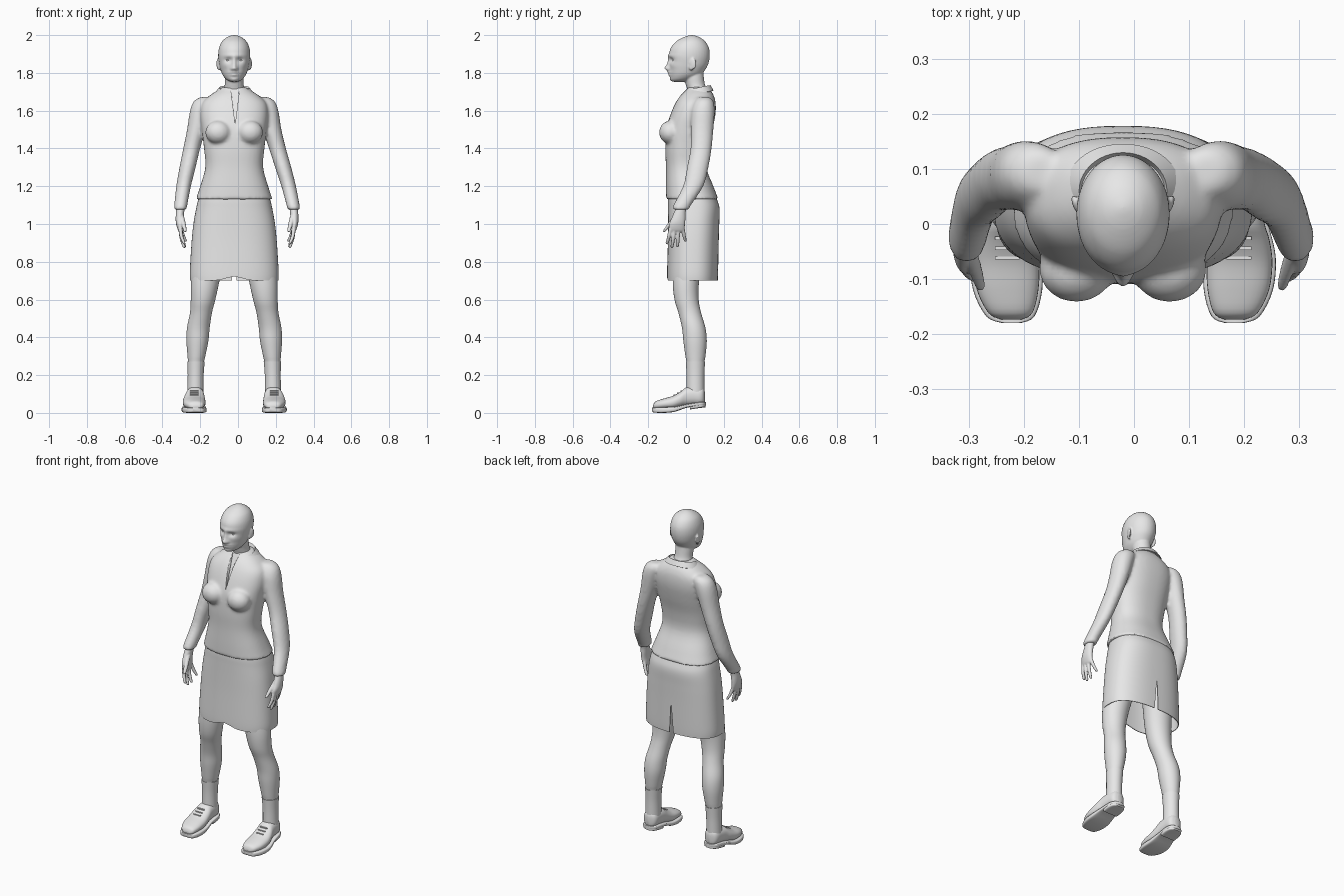
import bpy, bmesh, math
from mathutils import Matrix, Vector

if "Cube" in bpy.data.objects:
    bpy.data.objects.remove(bpy.data.objects["Cube"])

CX = -0.02  # body centre line
grey = bpy.data.materials.new("plain_grey")
grey.diffuse_color = (0.8, 0.8, 0.8, 1)
grey.use_nodes = True
grey.node_tree.nodes["Principled BSDF"].inputs["Base Color"].default_value = grey.diffuse_color


def spline(rows, k):
    """Catmull-Rom refinement of a list of equal-length rows."""
    out = []
    for i in range(len(rows) - 1):
        p0, p1, p2, p3 = (rows[max(0, min(len(rows) - 1, i + j))] for j in (-1, 0, 1, 2))
        for s in range(k):
            t = s / k
            out.append([0.5 * (2 * b + (c - a) * t + (2 * a - 5 * b + 4 * c - d) * t * t
                               + (3 * b - a - 3 * c + d) * t ** 3)
                        for a, b, c, d in zip(p0, p1, p2, p3)])
    return out + [list(rows[-1])]


def loft(bm, rows, n=32, k=4, power=2.0, axis='z', caps=True):
    """Rows are (position, cx, cv, rx, rv): superellipse rings stacked along an axis."""
    rings = []
    for h, cx, cv, rx, rv in spline(rows, k):
        ring = []
        for i in range(n):
            a = 2 * math.pi * i / n
            c, s = math.cos(a), math.sin(a)
            u = cx + max(rx, .001) * math.copysign(abs(c) ** (2 / power), c)
            v = cv + max(rv, .001) * math.copysign(abs(s) ** (2 / power), s)
            ring.append(bm.verts.new((u, v, h) if axis == 'z' else (u, h, v)))
        rings.append(ring)
    for r0, r1 in zip(rings, rings[1:]):
        for i in range(n):
            j = (i + 1) % n
            bm.faces.new((r0[i], r0[j], r1[j], r1[i]))
    if caps:
        bm.faces.new(rings[0][::-1])
        bm.faces.new(rings[-1])


def spans(rows):
    """(z, half width, front y, back y) -> loft rows on the centre line."""
    return [(z, CX, (f + b) / 2, w, (b - f) / 2) for z, w, f, b in rows]


def side(rows, s, shift=lambda z: 0):
    """(z, outward distance, y, rx, ry) -> loft rows on side s."""
    return [(z, CX + s * (d + shift(z)), y, rx, ry) for z, d, y, rx, ry in rows]


def apply(ob, kind, **props):
    m = ob.modifiers.new(kind, kind)
    for key, val in props.items():
        setattr(m, key, val)
    bpy.context.view_layer.objects.active = ob
    bpy.ops.object.modifier_apply(modifier=m.name)


def finish(name, bm, voxel=0, smooth=0, angle=45, thick=0):
    bmesh.ops.recalc_face_normals(bm, faces=bm.faces[:])
    me = bpy.data.meshes.new(name)
    bm.to_mesh(me)
    bm.free()
    me.materials.append(grey)
    ob = bpy.data.objects.new(name, me)
    bpy.context.collection.objects.link(ob)
    if voxel:
        apply(ob, 'REMESH', mode='VOXEL', voxel_size=voxel)
    if smooth:
        apply(ob, 'SMOOTH', factor=0.5, iterations=smooth)
    if thick:
        apply(ob, 'SOLIDIFY', thickness=thick, offset=-1)
    bpy.ops.object.select_all(action='DESELECT')
    ob.select_set(True)
    bpy.context.view_layer.objects.active = ob
    bpy.ops.object.shade_smooth_by_angle(angle=math.radians(angle))
    return ob


def ball(bm, centre, scale, turn=0):
    mat = Matrix.Translation(centre) @ Matrix.Rotation(turn, 4, 'Z') @ Matrix.Diagonal((*scale, 1))
    bmesh.ops.create_uvsphere(bm, u_segments=20, v_segments=12, radius=1, matrix=mat)


# Head, neck and ears fused together, then facial features pushed in and out
bm = bmesh.new()
loft(bm, spans([(1.753, .018, -.07, -.01), (1.765, .042, -.08, .035), (1.79, .062, -.086, .08),
                (1.82, .073, -.088, .104), (1.85, .08, -.089, .119), (1.89, .085, -.09, .126),
                (1.93, .081, -.082, .122), (1.965, .066, -.054, .103), (1.988, .04, -.015, .073),
                (1.998, .015, .015, .045), (2.0, .002, .028, .032)]), n=40)
loft(bm, spans([(1.6, .07, .01, .11), (1.7, .056, .008, .112), (1.74, .05, -.002, .1),
                (1.78, .05, -.012, .094), (1.83, .045, -.01, .09)]))
for s in (-1, 1):
    ball(bm, (CX + s * .085, .036, 1.848), (.007, .019, .031), s * -.35)
    ball(bm, (CX + s * .08, .028, 1.83), (.007, .011, .018))
head = finish("head", bm, .005, 3, 80)
features = [(0, 1.825, .010, .011, -.020), (0, 1.852, .008, .02, -.010), (0, 1.892, .045, .008, -.004),
            (0, 1.803, .017, .005, -.008), (0, 1.789, .015, .005, -.008), (0, 1.764, .018, .01, -.005)]
for s in (-1, 1):
    features += [(s * .031, 1.868, .014, .009, .012), (s * .012, 1.821, .006, .006, -.008),
                 (s * .05, 1.84, .014, .012, -.003)]
for v in head.data.vertices:
    if v.co.y < -.02:
        for dx, z, sx, sz, amt in features:
            v.co.y += amt * math.exp(-((v.co.x - CX - dx) / sx) ** 2 / 2 - ((v.co.z - z) / sz) ** 2 / 2)
bm = bmesh.new()
for s in (-1, 1):
    ball(bm, (CX + s * .031, -.061, 1.868), (.014, .011, .008))
finish("eyes", bm)

# Blouse: torso and sleeves fused
swing = {-1: lambda z: 0, 1: lambda z: .03 * max(0, min(1, (1.45 - z) / .37))}
bm = bmesh.new()
loft(bm, spans([(1.13, .203, -.105, .172), (1.2, .18, -.106, .145), (1.3, .153, -.106, .108),
                (1.4, .16, -.11, .115), (1.5, .172, -.105, .14), (1.58, .18, -.082, .156),
                (1.64, .17, -.056, .157), (1.68, .13, -.03, .147), (1.71, .085, 0, .128),
                (1.725, .06, .01, .112)]), n=48, power=2.4)
for s in (-1, 1):
    loft(bm, side([(1.672, .15, .095, .03, .03), (1.65, .16, .095, .054, .05), (1.6, .177, .09, .057, .062),
                   (1.5, .2, .085, .05, .06), (1.4, .225, .08, .045, .056), (1.3, .247, .062, .043, .057),
                   (1.2, .268, .038, .039, .054), (1.1, .283, -.02, .035, .047),
                   (1.075, .285, -.026, .033, .043)], s, swing[s]))
    ball(bm, (CX + s * .085, -.083, 1.485), (.068, .06, .062))
blouse = finish("blouse", bm, .009, 6, 60)

# Neck opening: shallow V cut down the front
bm = bmesh.new()
tri = [(-.026, 1.74), (.026, 1.74), (0, 1.53)]
front = [bm.verts.new((CX + x + .005, -.3, z)) for x, z in tri]
back = [bm.verts.new((CX + x + .005, .02 if z > 1.6 else -.09, z)) for x, z in tri]
bm.faces.new(front)
bm.faces.new(back[::-1])
for i in range(3):
    j = (i + 1) % 3
    bm.faces.new((front[i], front[j], back[j], back[i]))
cutter = finish("neck_cutter", bm)
cutter.hide_render = True
apply(blouse, 'BOOLEAN', object=cutter, operation='DIFFERENCE', solver='EXACT')
bpy.data.objects.remove(cutter)

# Collar: folded strip around the neck, open at the front
bm = bmesh.new()
prev = None
for i in range(41):
    t = .3 + (2 * math.pi - .6) * i / 40
    f = (1 - math.cos(t)) / 2
    row = []
    for rx, ry, z, lift in ((.068, .058, 1.67, .04), (.08, .07, 1.695, .04), (.105, .108 - .022 * f, 1.657, .05)):
        row.append(bm.verts.new((CX + rx * math.sin(t), .06 - ry * math.cos(t), z + lift * f ** .6)))
    if prev:
        for j in range(2):
            bm.faces.new((prev[j], row[j], row[j + 1], prev[j + 1]))
    prev = row
finish("collar", bm, thick=.005)

# Skirt: open tube with raised front hem and a back slit
bm = bmesh.new()
loft(bm, spans([(.7, .234, -.1, .168), (.75, .235, -.1, .17), (.9, .226, -.096, .173), (1.0, .216, -.095, .176),
                (1.08, .202, -.095, .178), (1.13, .19, -.095, .164), (1.2, .165, -.09, .135)]),
     n=64, k=5, power=2.5, caps=False)
for v in bm.verts:
    if v.co.z < .74 and v.co.y < 0:
        v.co.z += .022 * math.exp(-((v.co.x - CX) / .06) ** 2) * (.74 - v.co.z) / .04
slit_top = .89
on_slit = lambda v: abs(v.co.x - CX) < 1e-4 and v.co.y > 0
bmesh.ops.split_edges(bm, edges=[e for e in bm.edges if all(on_slit(v) for v in e.verts)
                                 and min(v.co.z for v in e.verts) < slit_top])
for v in [v for v in bm.verts if on_slit(v) and v.co.z < slit_top]:
    sign = {f.calc_center_median().x > CX for f in v.link_faces}
    if len(sign) == 1:
        v.co.x += (1 if sign.pop() else -1) * .013 * (slit_top - v.co.z) / .19
finish("skirt", bm, thick=.004)

for s, label in ((-1, "right"), (1, "left")):
    # Hand: palm, four fingers and thumb fused
    bm = bmesh.new()
    loft(bm, side([(1.12, .281, -.012, .022, .03), (1.07, .286, -.03, .022, .03), (1.03, .289, -.04, .021, .037),
                   (1.0, .289, -.047, .019, .042), (.97, .284, -.05, .015, .042),
                   (.958, .281, -.05, .01, .036)], s, lambda z: swing[s](1.08)), n=24)
    fingers = [(-.08, -.1, .892, .0), (-.06, -.074, .873, .0), (-.04, -.045, .877, .003), (-.019, -.004, .905, .008)]
    for y0, y1, tip, curl in fingers:
        mid = (.98 + tip) / 2
        loft(bm, side([(.985, .286, y0, .011, .011), (mid, .28 - curl, (y0 + y1) / 2, .010, .010),
                       (tip + .008, .266 - curl, y1, .008, .008), (tip, .264 - curl, y1, .003, .003)],
                      s, lambda z: swing[s](1.08)), n=12)
    loft(bm, side([(1.045, .28, -.05, .014, .016), (1.0, .268, -.085, .012, .014), (.965, .26, -.112, .009, .009),
                   (.957, .259, -.115, .003, .003)], s, lambda z: swing[s](1.08)), n=12)
    finish(label + "_hand", bm, .004, 2, 80)

    # Leg
    bm = bmesh.new()
    loft(bm, side([(1.0, .1, .04, .085, .09), (.85, .13, .02, .083, .082), (.7, .153, 0, .075, .07),
                   (.6, .165, .003, .065, .064), (.53, .176, .02, .058, .06), (.45, .19, .041, .06, .062),
                   (.38, .195, .048, .058, .062), (.3, .2, .05, .047, .053), (.25, .203, .05, .041, .046),
                   (.1, .205, .05, .038, .043)], s))
    finish(label + "_leg", bm)

    # Sock
    bm = bmesh.new()
    loft(bm, side([(.272, .202, .05, .046, .051), (.2, .204, .05, .042, .047), (.11, .205, .05, .043, .047)], s))
    finish(label + "_sock", bm)

    # Shoe upper, sole and heel, lofted from toe to back: (y, distance, bottom, top, half width)
    def shoe_part(name, rows, power):
        b = bmesh.new()
        loft(b, [(y, CX + s * d, (lo + hi) / 2, w, (hi - lo) / 2) for y, d, lo, hi, w in rows],
             n=32, power=power, axis='y')
        finish(name, b, angle=50)

    shoe_part(label + "_shoe_upper", [(-.174, .203, .025, .04, .018), (-.162, .205, .02, .06, .04),
              (-.12, .21, .02, .075, .056), (-.07, .212, .02, .09, .06), (-.03, .211, .03, .112, .056),
              (0, .208, .035, .134, .05), (.04, .206, .04, .14, .046), (.075, .205, .04, .137, .043),
              (.092, .205, .045, .13, .032), (.1, .205, .06, .11, .012)], 2.3)
    shoe_part(label + "_sole", [(-.18, .203, .008, .028, .018), (-.168, .205, .002, .028, .044),
              (-.12, .21, .0, .03, .063), (-.06, .213, .006, .033, .065), (0, .21, .026, .046, .055),
              (.06, .206, .036, .056, .05), (.09, .205, .038, .058, .04), (.105, .205, .04, .058, .016)], 5)
    shoe_part(label + "_heel", [(.02, .207, .018, .045, .05), (.06, .206, .024, .05, .049),
              (.09, .205, .028, .05, .039), (.103, .205, .03, .05, .016)], 5)

    # Laces across the tongue
    bm = bmesh.new()
    for y, z in ((-.062, .094), (-.044, .105), (-.026, .116)):
        mat = Matrix.Translation((CX + s * .211, y, z)) @ Matrix.Diagonal((.045, .006, .006, 1))
        bmesh.ops.create_cube(bm, size=1, matrix=mat)
    finish(label + "_laces", bm)
